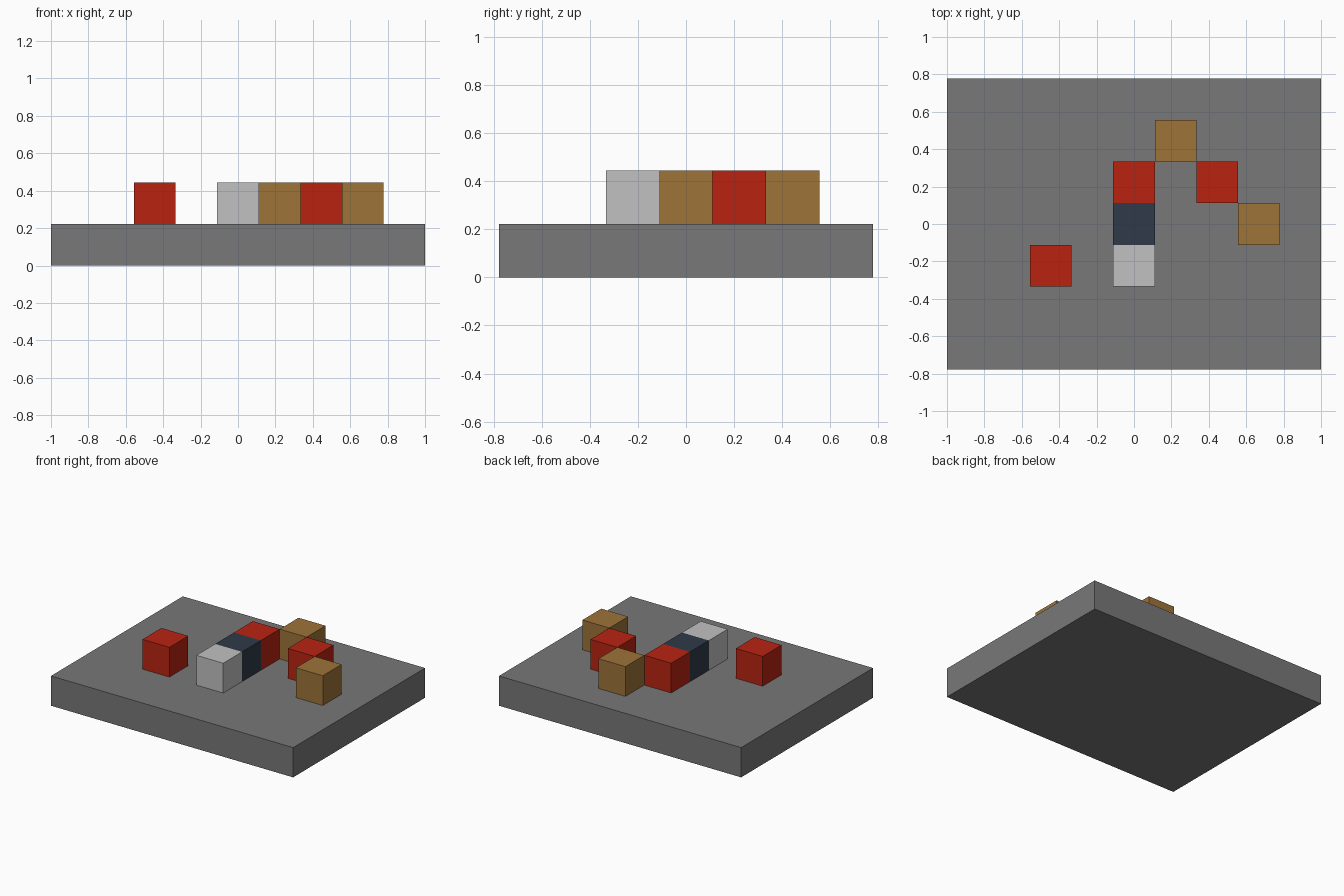
import bpy

if "Cube" in bpy.data.objects:
    bpy.data.objects.remove(bpy.data.objects["Cube"], do_unlink=True)

UNIT = 2 / 9  # one block edge; the slab is nine blocks wide


def linear(c):
    c /= 255
    return c / 12.92 if c <= 0.04045 else ((c + 0.055) / 1.055) ** 2.4


def material(name, rgb):
    colour = tuple(linear(c) for c in rgb) + (1.0,)
    mat = bpy.data.materials.new(name)
    mat.use_nodes = True
    mat.diffuse_color = colour
    shader = next(n for n in mat.node_tree.nodes if n.type == 'BSDF_PRINCIPLED')
    shader.inputs["Base Color"].default_value = colour
    return mat


def box(name, cell, size, mat):
    """Box centred on a grid cell, sized in block units."""
    bpy.ops.mesh.primitive_cube_add(size=UNIT)
    obj = bpy.context.object
    obj.name = name
    for v in obj.data.vertices:
        v.co.x *= size[0]
        v.co.y *= size[1]
        v.co.z *= size[2]
    obj.location = [(c + o) * UNIT for c, o in zip(cell, (0, 0, 0.5))]
    obj.data.materials.append(mat)


grey = material("stone grey", (120, 120, 120))
red = material("red", (184, 36, 17))
pale = material("pale grey", (193, 193, 193))
navy = material("dark slate blue", (47, 58, 72))
brown = material("brown", (157, 116, 57))

# Base slab
box("base_slab", (0, 0, 0), (9, 7, 1), grey)

# Blocks standing on the slab
blocks = [
    ("lone_red_block", -2, -1, red),
    ("pale_block", 0, -1, pale),
    ("slate_block", 0, 0, navy),
    ("middle_red_block", 0, 1, red),
    ("back_brown_block", 1, 2, brown),
    ("left_red_block", 2, 1, red),
    ("left_brown_block", 3, 0, brown),
]
for name, col, row, mat in blocks:
    box(name, (col, row, 1), (1, 1, 1), mat)
